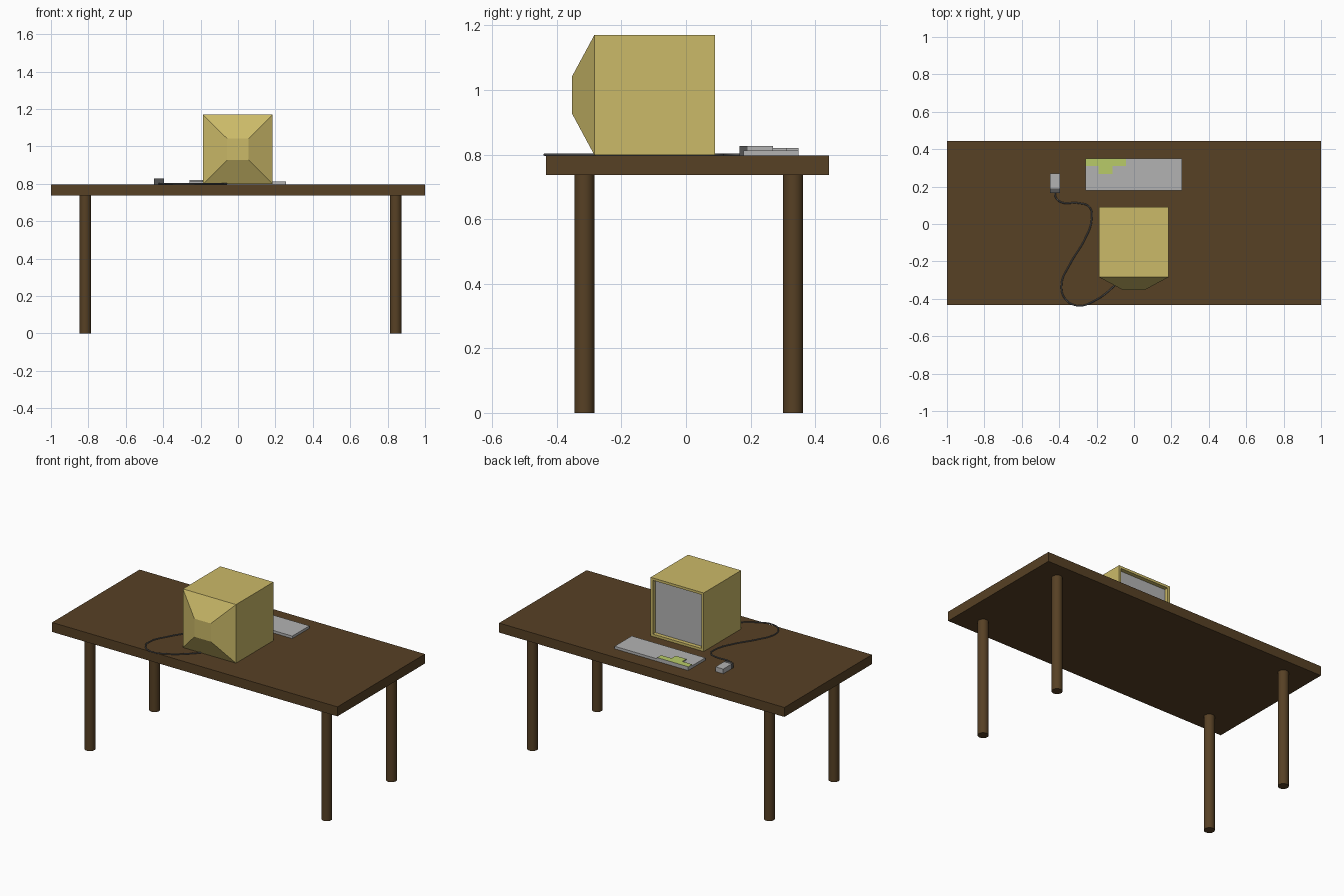
import bpy, bmesh
from mathutils import Vector

if "Cube" in bpy.data.objects:
    bpy.data.objects.remove(bpy.data.objects["Cube"])


def material(name, rgb):
    m = bpy.data.materials.new(name)
    m.diffuse_color = (*rgb, 1)
    m.use_nodes = True
    m.node_tree.nodes["Principled BSDF"].inputs["Base Color"].default_value = m.diffuse_color
    return m


wood = material("wood", (0.095, 0.052, 0.018))
cream = material("aged_plastic", (0.60, 0.49, 0.14))
grey = material("grey_plastic", (0.45, 0.45, 0.45))
green = material("green_keys", (0.48, 0.60, 0.14))
dark = material("dark_grey", (0.09, 0.09, 0.09))


def finish(name, bm, *mats):
    bmesh.ops.recalc_face_normals(bm, faces=bm.faces)
    me = bpy.data.meshes.new(name)
    bm.to_mesh(me)
    bm.free()
    for m in mats:
        me.materials.append(m)
    ob = bpy.data.objects.new(name, me)
    bpy.context.collection.objects.link(ob)
    return ob


def box_bm(lo, hi):
    bm = bmesh.new()
    bmesh.ops.create_cube(bm, size=1)
    for v in bm.verts:
        v.co = Vector([(a + b) / 2 + c * (b - a) for a, b, c in zip(lo, hi, v.co)])
    return bm


def facing(bm, axis):
    return max(bm.faces, key=lambda f: f.calc_center_median().dot(Vector(axis)))


TOP = 0.797

# Table top and four round legs
finish("table_top", box_bm((-1, -0.433, 0.737), (1, 0.443, TOP)), wood)
for sx, x in (("left", -0.817), ("right", 0.843)):
    for sy, y in (("front", -0.315), ("back", 0.332)):
        bpy.ops.mesh.primitive_cylinder_add(vertices=32, radius=0.031, depth=0.737,
                                            location=(x, y, 0.3685))
        leg = bpy.context.object
        leg.name = f"{sy}_{sx}_leg"
        leg.data.materials.append(wood)
        bpy.ops.object.shade_smooth_by_angle()

# Monitor case: tapered towards -y, recessed screen on +y
bm = box_bm((-0.187, -0.284, TOP + 0.002), (0.185, 0.09, 1.17))
rear = facing(bm, (0, -1, 0))
tip = bmesh.ops.extrude_discrete_faces(bm, faces=[rear])["faces"][0]
centre = Vector((-0.001, -0.353, 0.9845))
for v in tip.verts:
    v.co = centre + Vector(((v.co.x - centre.x) * 0.31, 0, (v.co.z - centre.z) * 0.31))
bm.normal_update()
screen = facing(bm, (0, 1, 0))
bmesh.ops.inset_region(bm, faces=[screen], thickness=0.022)
screen = bmesh.ops.extrude_discrete_faces(bm, faces=[screen])["faces"][0]
for v in screen.verts:
    v.co.y -= 0.025
screen.material_index = 1
finish("monitor", bm, cream, grey)

# Keyboard slab
finish("keyboard", box_bm((-0.26, 0.178, TOP), (0.256, 0.349, 0.813)), grey)

# Raised T-shaped key cluster, green on top
outline = [(-0.26, 0.349), (-0.26, 0.309), (-0.19, 0.309), (-0.19, 0.268),
           (-0.115, 0.268), (-0.115, 0.309), (-0.042, 0.309), (-0.042, 0.349)]
bm = bmesh.new()
base = bm.faces.new([bm.verts.new((x, y, 0.813)) for x, y in outline])
cap = bmesh.ops.extrude_face_region(bm, geom=[base])["geom"]
for g in cap:
    if isinstance(g, bmesh.types.BMVert):
        g.co.z = 0.821
    elif isinstance(g, bmesh.types.BMFace):
        g.material_index = 1
finish("arrow_keys", bm, grey, green)

# Mouse body and its darker button strip
finish("mouse", box_bm((-0.45, 0.19, TOP), (-0.396, 0.27, 0.827)), grey)
finish("mouse_buttons", box_bm((-0.45, 0.166, TOP), (-0.396, 0.19, 0.827)), dark)

# Mouse cable winding round to the rear of the monitor
path = [(-0.423, 0.17), (-0.417, 0.14), (-0.385, 0.115), (-0.30, 0.112), (-0.238, 0.09),
        (-0.227, 0.02), (-0.262, -0.08), (-0.342, -0.214), (-0.387, -0.32),
        (-0.368, -0.40), (-0.30, -0.437), (-0.21, -0.41), (-0.10, -0.326), (-0.06, -0.283)]
cu = bpy.data.curves.new("mouse_cable", "CURVE")
cu.dimensions = "3D"
cu.bevel_depth = 0.004
cu.bevel_resolution = 2
cu.resolution_u = 8
cu.use_fill_caps = True
sp = cu.splines.new("BEZIER")
sp.bezier_points.add(len(path) - 1)
for p, (x, y) in zip(sp.bezier_points, path):
    p.co = (x, y, TOP + 0.003)
    p.handle_left_type = p.handle_right_type = "AUTO"
cu.materials.append(dark)
bpy.context.collection.objects.link(bpy.data.objects.new("mouse_cable", cu))
